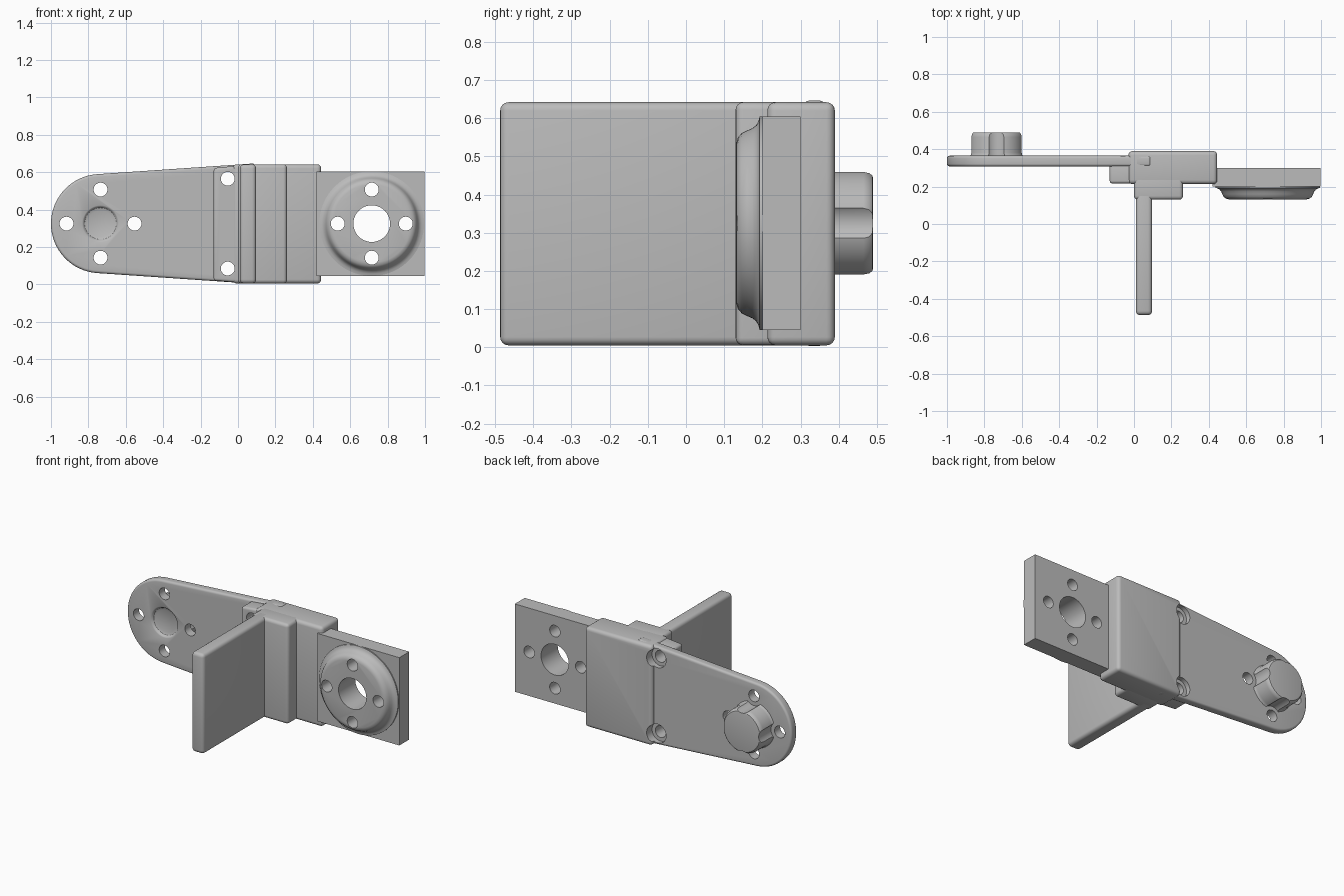
import bpy, bmesh, math
from mathutils import Matrix, Vector

cube = bpy.data.objects.get("Cube")
if cube:
    bpy.data.objects.remove(cube)

grey = bpy.data.materials.new("plain grey")
grey.use_nodes = True
colour = (0.5, 0.5, 0.5, 1)
grey.diffuse_color = colour
grey.node_tree.nodes["Principled BSDF"].inputs["Base Color"].default_value = colour

MID = 0.325        # height of the centre line
ARM_X = -0.735     # centre of the rounded arm end
RING_X = 0.715     # centre of the ring
BOLT = 0.182       # bolt circle radius
HOLE = 0.037


def finish(bm, name):
    bmesh.ops.recalc_face_normals(bm, faces=bm.faces)
    mesh = bpy.data.meshes.new(name)
    bm.to_mesh(mesh)
    bm.free()
    mesh.materials.append(grey)
    obj = bpy.data.objects.new(name, mesh)
    bpy.context.collection.objects.link(obj)
    return obj


def box(name, x, y, z):
    bm = bmesh.new()
    size = [b - a for a, b in (x, y, z)]
    centre = [(a + b) / 2 for a, b in (x, y, z)]
    bmesh.ops.create_cube(bm, size=1, matrix=Matrix.Translation(centre) @ Matrix.Diagonal((*size, 1)))
    return finish(bm, name)


def prism(name, outline, y0, y1):
    """Extrude an x-z outline along y."""
    bm = bmesh.new()
    face = bm.faces.new([bm.verts.new((x, y0, z)) for x, z in outline])
    moved = bmesh.ops.extrude_face_region(bm, geom=[face])["geom"]
    verts = [v for v in moved if isinstance(v, bmesh.types.BMVert)]
    bmesh.ops.translate(bm, verts=verts, vec=(0, y1 - y0, 0))
    return finish(bm, name)


def lathe(name, x, z, profile, steps=64):
    """Spin (radius, y) points about an axis along y and cap both ends."""
    bm = bmesh.new()
    rings = []
    for r, y in profile:
        angles = [2 * math.pi * i / steps for i in range(steps)]
        rings.append([bm.verts.new((x + r * math.cos(a), y, z + r * math.sin(a))) for a in angles])
    for a, b in zip(rings, rings[1:]):
        for i in range(steps):
            j = (i + 1) % steps
            bm.faces.new((a[i], a[j], b[j], b[i]))
    bm.faces.new(rings[0])
    bm.faces.new(rings[-1])
    return finish(bm, name)


def drill(x, z, r, y0, y1):
    cutter = lathe("cutter", x, z, [(r, y0), (r, y1)], 40)
    cutter.hide_render = True
    return cutter


def bolt_circle(x, r, y0, y1):
    spots = [(1, 0), (0, 1), (-1, 0), (0, -1)]
    return [drill(x + BOLT * c, MID + BOLT * s, r, y0, y1) for c, s in spots]


def modify(obj, bevel=0, cutters=()):
    """Round the edges, cut the holes, then bake the result."""
    if bevel:
        mod = obj.modifiers.new("round", "BEVEL")
        mod.width, mod.segments = bevel, 4
        mod.limit_method = "ANGLE"
        mod.angle_limit = math.radians(40)
    for cutter in cutters:
        mod = obj.modifiers.new("hole", "BOOLEAN")
        mod.operation, mod.solver, mod.object = "DIFFERENCE", "EXACT", cutter
    bpy.context.view_layer.update()
    graph = bpy.context.evaluated_depsgraph_get()
    mesh = bpy.data.meshes.new_from_object(obj.evaluated_get(graph))
    obj.modifiers.clear()
    obj.data = mesh
    bpy.ops.object.select_all(action="DESELECT")
    obj.select_set(True)
    bpy.context.view_layer.objects.active = obj
    bpy.ops.object.shade_smooth_by_angle(angle=math.radians(32))


def clear(cutters):
    for cutter in cutters:
        bpy.data.objects.remove(cutter)


# Screw holes with counterbores, shared by the arm, lug and main block
screws = []
for z in (MID - 0.24, MID + 0.24):
    screws.append(drill(-0.055, z, HOLE, 0.1, 0.5))
    screws.append(drill(-0.055, z, 0.06, 0.335, 0.5))

# Tapered arm with a rounded end
end = [math.radians(94 + 172 * i / 32) for i in range(33)]
outline = [(ARM_X + 0.265 * math.cos(a), MID + 0.265 * math.sin(a)) for a in end]
outline += [(0.09, MID - 0.322), (0.09, MID + 0.322)]
arm = prism("arm", outline, 0.308, 0.365)
dimple = lathe("dimple_cutter", ARM_X, MID,
               [(0.105, 0.29), (0.1, 0.307), (0.092, 0.311), (0.085, 0.322), (0.07, 0.328)], 48)
arm_holes = bolt_circle(ARM_X, HOLE, 0.2, 0.6)
modify(arm, 0.014, arm_holes + [dimple] + screws)

# Fluted knob on the back of the arm
knob = lathe("knob", ARM_X, MID, [(0.15, 0.36), (0.143, 0.37), (0.14, 0.382), (0.14, 0.465),
                                  (0.136, 0.48), (0.128, 0.488), (0.118, 0.49)])
flutes = bolt_circle(ARM_X, 0.062, 0.3, 0.6)
modify(knob, 0, flutes)
clear(arm_holes + flutes + [dimple])

# Central body: main block, front step, fin and screw lug
main_block = box("main_block", (-0.03, 0.445), (0.213, 0.39), (0.005, 0.642))
modify(main_block, 0.022, screws)
lug = prism("screw_lug", [(-0.13, 0.02), (0.03, 0.008), (0.03, 0.638), (-0.13, 0.622)], 0.217, 0.32)
modify(lug, 0.014, screws)
step = box("front_step", (0, 0.262), (0.13, 0.26), (0.005, 0.642))
modify(step, 0.02)
fin = box("fin", (0.01, 0.097), (-0.487, 0.2), (0.005, 0.642))
modify(fin, 0.022)
clear(screws)

# Side plate and raised ring with through holes
ring_holes = bolt_circle(RING_X, HOLE, 0, 0.5) + [drill(RING_X, MID, 0.098, 0, 0.5)]
plate = box("side_plate", (0.42, 0.998), (0.2, 0.3), (0.045, 0.605))
modify(plate, 0, ring_holes)
ring = lathe("ring", RING_X, MID, [(0.28, 0.21), (0.28, 0.193), (0.268, 0.19), (0.257, 0.184),
                                   (0.249, 0.174), (0.243, 0.16), (0.236, 0.146), (0.225, 0.136),
                                   (0.21, 0.132)], 72)
modify(ring, 0, ring_holes)
clear(ring_holes)
